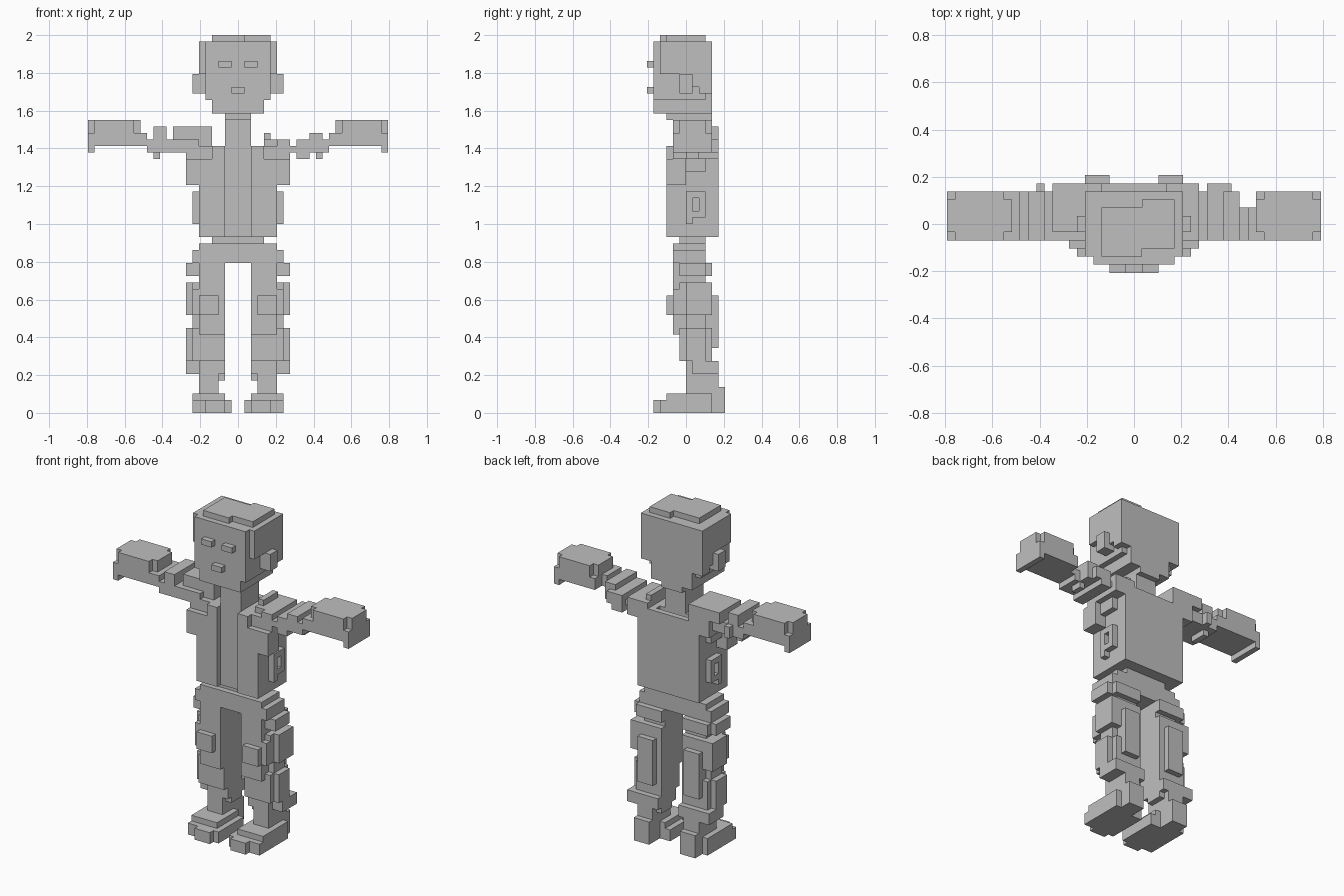
import bpy, bmesh, math

if "Cube" in bpy.data.objects:
    bpy.data.objects.remove(bpy.data.objects["Cube"])

U = 2 / 58  # one block
grey = bpy.data.materials.new("plain grey")
grey.diffuse_color = (0.52, 0.52, 0.52, 1)
grey.use_nodes = True
grey.node_tree.nodes["Principled BSDF"].inputs["Base Color"].default_value = grey.diffuse_color

cells = {}  # block position -> part name


def blocks(b):
    x0, x1, y0, y1, z0, z1 = b
    return [(x, y, z) for x in range(x0, x1) for y in range(y0, y1) for z in range(z0, z1)]


def flip(b):
    return (-b[1], -b[0]) + tuple(b[2:])


def fill(part, *boxes):
    for b in boxes:
        for c in blocks(b):
            cells.setdefault(c, part)


def pair(part, *boxes):
    fill("right_" + part, *boxes)
    fill("left_" + part, *[flip(b) for b in boxes])


def carve(*boxes):
    for b in boxes:
        for c in blocks(b) + blocks(flip(b)):
            cells.pop(c, None)


# head, jaw, cap and face
fill("head", (-5, 5, -5, 4, 47, 57), (-4, 4, -5, 4, 46, 47))
pair("side_hair", (5, 6, -4, 4, 52, 57), (5, 6, 1, 4, 50, 52), (5, 6, 2, 4, 49, 50))
fill("hair_top", (-4, 1, -4, 2, 57, 58), (1, 5, -3, 3, 57, 58))
pair("ear", (6, 7, -1, 1, 49, 52), (5, 6, -1, 1, 49, 52))
pair("eye", (1, 3, -6, -5, 53, 54))
fill("mouth", (-1, 1, -6, -5, 49, 50))
carve((4, 5, -5, 4, 47, 48), (4, 5, 3, 4, 47, 49))

# neck
fill("neck", (-2, 2, -2, 3, 41, 46), (-2, 2, -3, 4, 45, 46))

# torso with open jacket
fill("torso", (-6, 6, -2, 5, 27, 41), (-6, -4, -1, 5, 41, 42), (4, 6, -1, 5, 41, 42))
pair("jacket_front", (2, 6, -3, -2, 27, 39), (2, 4, -3, -2, 39, 41))
pair("shoulder_pad", (6, 8, -3, 0, 35, 39), (6, 7, 0, 3, 37, 39))
pair("side_pocket", (6, 7, 0, 1, 29, 34), (6, 7, 2, 3, 30, 34),
     (6, 7, 1, 2, 30, 31), (6, 7, 1, 2, 33, 34))
carve((-3, 3, 3, 4, 39, 41))

# left arm, with a raised shoulder slab
fill("left_arm", (-10, -4, -1, 5, 42, 44), (-11, -6, -2, 4, 40, 42), (-8, -6, -2, 5, 39, 42),
     (-13, -11, -2, 4, 40, 44), (-12, -11, 4, 5, 40, 42), (-13, -12, 0, 3, 39, 40),
     (-14, -13, -2, 4, 40, 42), (-15, -14, -2, 4, 41, 43))
# right arm, with a stepped shoulder
fill("right_arm", (6, 8, -2, 5, 39, 42), (4, 5, 0, 4, 42, 43), (8, 9, -2, 4, 40, 41),
     (9, 11, -2, 5, 39, 42), (11, 13, -2, 4, 40, 43), (11, 12, 4, 5, 40, 42),
     (12, 13, 0, 2, 39, 40), (13, 14, -2, 2, 40, 42), (14, 15, -2, 2, 41, 43))
# hands with notched corners
pair("hand", (15, 23, -2, 4, 41, 45), (22, 23, -2, 4, 40, 41))
carve((22, 23, -2, -1, 43, 45), (22, 23, 3, 4, 43, 45),
      (15, 16, -2, -1, 43, 45), (15, 16, 3, 4, 43, 45))

# pelvis
fill("pelvis", (-4, 4, -1, 3, 26, 27), (-6, 6, -1, 3, 25, 26),
     (-6, 6, -2, 3, 23, 26), (-2, 2, -1, 3, 23, 25))

# legs
pair("thigh", (2, 7, -2, 3, 23, 25), (2, 7, -1, 4, 21, 23), (7, 8, -1, 3, 21, 23),
     (2, 6, -2, 3, 18, 23), (2, 7, -1, 4, 19, 20), (2, 7, -2, 4, 15, 19),
     (7, 8, 0, 4, 15, 20), (3, 6, -3, -2, 15, 18), (3, 6, 4, 5, 10, 18))
pair("knee", (2, 6, -2, 4, 12, 15), (6, 7, 0, 3, 13, 15))
pair("calf", (2, 7, -1, 4, 8, 13), (7, 8, 0, 3, 8, 13), (2, 6, 0, 5, 6, 8),
     (6, 8, 1, 5, 6, 8), (3, 6, 0, 4, 2, 6), (2, 3, 1, 4, 5, 6), (3, 6, 4, 5, 4, 6))
# shoes
pair("shoe", (1, 7, -4, 3, 0, 2), (2, 5, -5, -4, 0, 2), (2, 7, -3, 3, 2, 3),
     (3, 6, 3, 6, 0, 4), (6, 7, 3, 4, 0, 3))

# skin each part with the outward block faces only
FACES = {
    (1, 0, 0): [(1, 0, 0), (1, 1, 0), (1, 1, 1), (1, 0, 1)],
    (-1, 0, 0): [(0, 0, 0), (0, 0, 1), (0, 1, 1), (0, 1, 0)],
    (0, 1, 0): [(0, 1, 0), (0, 1, 1), (1, 1, 1), (1, 1, 0)],
    (0, -1, 0): [(0, 0, 0), (1, 0, 0), (1, 0, 1), (0, 0, 1)],
    (0, 0, 1): [(0, 0, 1), (1, 0, 1), (1, 1, 1), (0, 1, 1)],
    (0, 0, -1): [(0, 0, 0), (0, 1, 0), (1, 1, 0), (1, 0, 0)],
}
for part in sorted(set(cells.values())):
    bm = bmesh.new()
    verts = {}
    for c in [k for k, p in cells.items() if p == part]:
        for d, corners in FACES.items():
            if tuple(a + b for a, b in zip(c, d)) in cells:
                continue
            loop = []
            for q in corners:
                k = tuple(a + b for a, b in zip(c, q))
                if k not in verts:
                    verts[k] = bm.verts.new([v * U for v in k])
                loop.append(verts[k])
            bm.faces.new(loop)
    bmesh.ops.dissolve_limit(bm, angle_limit=math.radians(1), verts=bm.verts[:], edges=bm.edges[:])
    mesh = bpy.data.meshes.new(part)
    bm.to_mesh(mesh)
    bm.free()
    mesh.materials.append(grey)
    bpy.context.collection.objects.link(bpy.data.objects.new(part, mesh))
